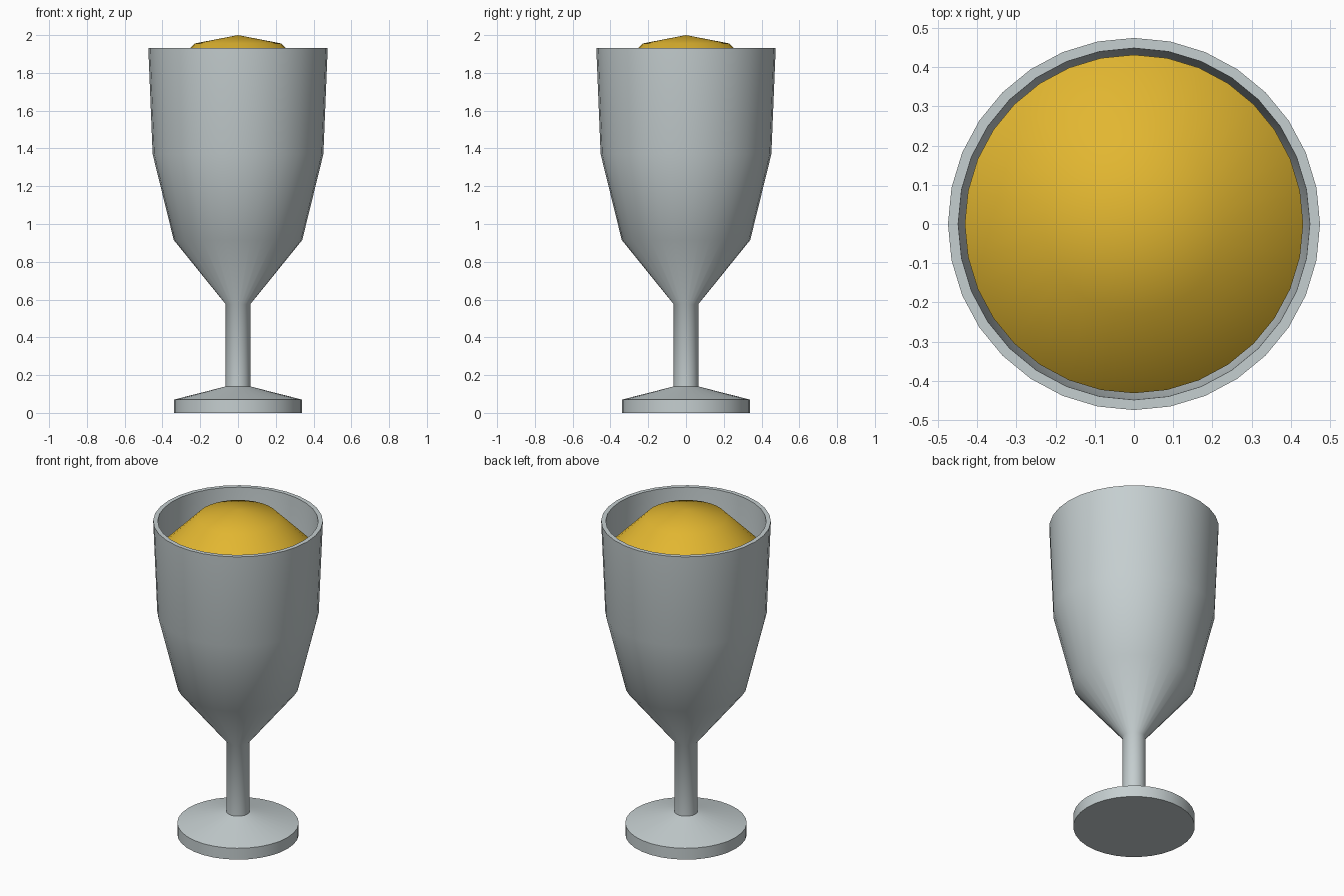
import bpy
import bmesh
import math

SIDES = 32

cube = bpy.data.objects.get("Cube")
if cube:
    bpy.data.objects.remove(cube, do_unlink=True)


def make_material(name, rgb):
    mat = bpy.data.materials.new(name)
    mat.use_nodes = True
    color = (*rgb, 1.0)
    mat.diffuse_color = color
    bsdf = next(n for n in mat.node_tree.nodes if n.type == "BSDF_PRINCIPLED")
    bsdf.inputs["Base Color"].default_value = color
    return mat


def lathe(name, profile, material):
    """Spin a profile of (radius, height) points into a closed round body."""
    bm = bmesh.new()
    verts = [bm.verts.new((r, 0, z)) for r, z in profile]
    edges = [bm.edges.new(pair) for pair in zip(verts, verts[1:])]
    bmesh.ops.spin(bm, geom=verts + edges, cent=(0, 0, 0), axis=(0, 0, 1),
                   angle=math.tau, steps=SIDES, use_duplicate=False)
    bmesh.ops.remove_doubles(bm, verts=bm.verts[:], dist=0.0005)
    bmesh.ops.recalc_face_normals(bm, faces=bm.faces[:])
    mesh = bpy.data.meshes.new(name)
    bm.to_mesh(mesh)
    bm.free()
    mesh.materials.append(material)
    obj = bpy.data.objects.new(name, mesh)
    bpy.context.collection.objects.link(obj)
    bpy.ops.object.select_all(action="DESELECT")
    obj.select_set(True)
    bpy.context.view_layer.objects.active = obj
    bpy.ops.object.shade_smooth_by_angle(angle=math.radians(45))
    return obj


silver = make_material("silver_grey", (0.56, 0.62, 0.63))
gold = make_material("golden_yellow", (0.76, 0.47, 0.03))

# Foot, stem, outer bowl, rim and hollow inside in one wall
lathe("goblet", [
    (0, 0), (0.34, 0), (0.34, 0.07), (0.065, 0.14), (0.065, 0.575),
    (0.34, 0.915), (0.452, 1.37), (0.475, 1.932),
    (0.449, 1.932), (0.425, 1.37), (0.315, 0.93), (0, 0.62),
], silver)

# Domed filling heaped above the rim
lathe("filling", [
    (0, 2.0), (0.228, 1.956), (0.432, 1.75), (0.415, 1.37), (0, 1.3),
], gold)
